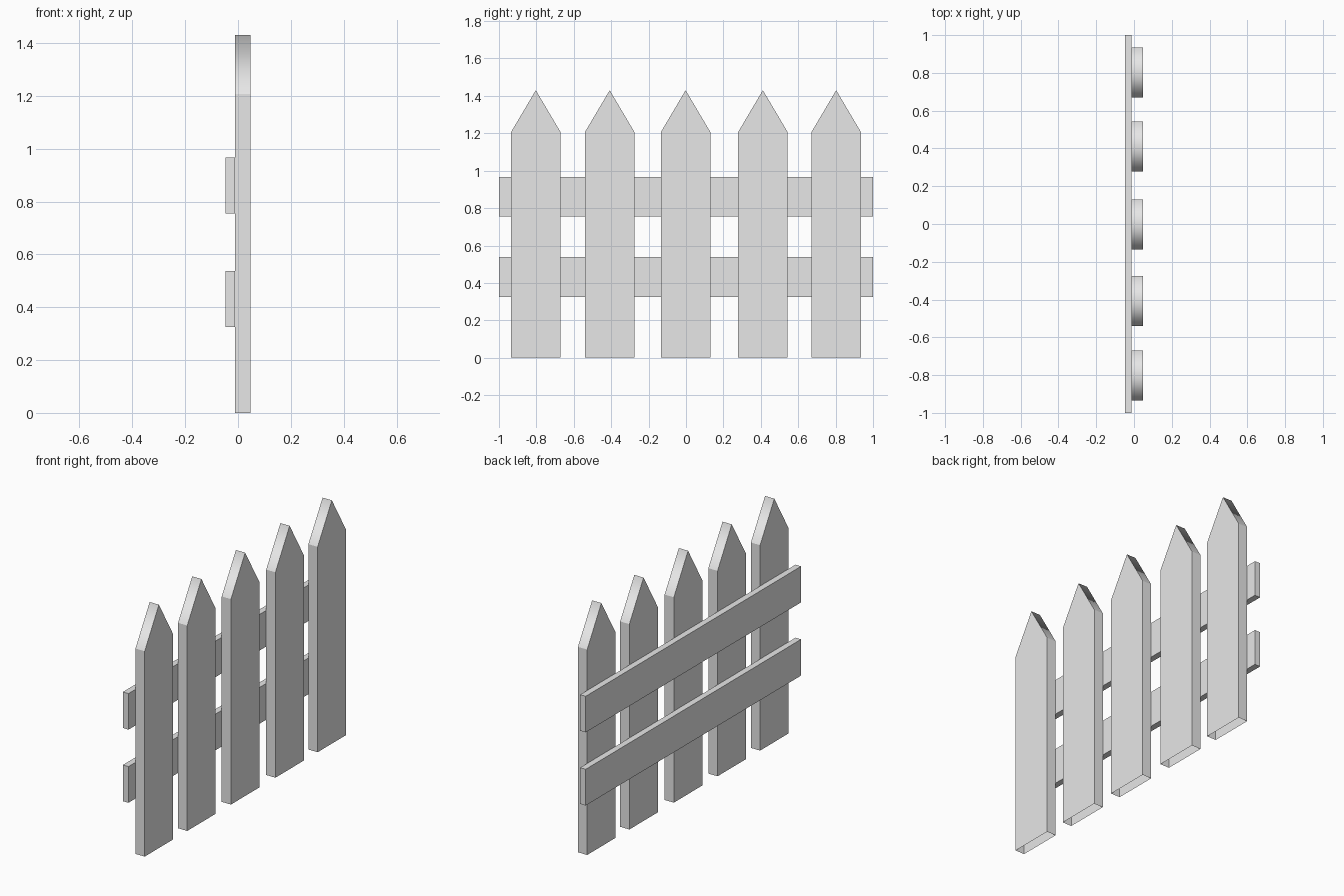
import bpy
import bmesh

cube = bpy.data.objects.get("Cube")
if cube:
    bpy.data.objects.remove(cube, do_unlink=True)

# Single painted wood colour
wood = bpy.data.materials.new("light_grey_wood")
wood.use_nodes = True
wood.diffuse_color = (0.8, 0.8, 0.8, 1)
wood.node_tree.nodes["Principled BSDF"].inputs["Base Color"].default_value = (0.8, 0.8, 0.8, 1)


def board(name, profile, x0, x1, open_bottom=False, soft_tip=False):
    """Extrude a (y, z) outline along x."""
    bm = bmesh.new()
    face = bm.faces.new([bm.verts.new((x0, y, z)) for y, z in profile])
    ext = bmesh.ops.extrude_face_region(bm, geom=[face])
    moved = [v for v in ext["geom"] if isinstance(v, bmesh.types.BMVert)]
    bmesh.ops.translate(bm, verts=moved, vec=(x1 - x0, 0, 0))
    bmesh.ops.recalc_face_normals(bm, faces=bm.faces)
    if open_bottom:
        bottom = [f for f in bm.faces if f.normal.z < -0.9]
        bmesh.ops.delete(bm, geom=bottom, context='FACES_ONLY')
    # Only the ridge between the two tip slopes is shaded softly
    if soft_tip:
        top = max(v.co.z for v in bm.verts)
        for f in bm.faces:
            f.smooth = f.normal.z > 0.1
        for e in bm.edges:
            e.smooth = (all(v.co.z > top - 0.001 for v in e.verts)
                        and all(f.smooth for f in e.link_faces))
    mesh = bpy.data.meshes.new(name)
    bm.to_mesh(mesh)
    bm.free()
    mesh.materials.append(wood)
    obj = bpy.data.objects.new(name, mesh)
    bpy.context.collection.objects.link(obj)
    return obj


# Pointed pickets, hollow underneath
HALF = 0.132
for i, y in enumerate((-0.803, -0.408, -0.002, 0.411, 0.803)):
    outline = [(y - HALF, 0), (y + HALF, 0), (y + HALF, 1.207),
               (y, 1.43), (y - HALF, 1.207)]
    board(f"picket_{i + 1}", outline, -0.012, 0.048, open_bottom=True, soft_tip=True)

# Horizontal rails behind the pickets
for name, low, high in (("lower_rail", 0.325, 0.538), ("upper_rail", 0.755, 0.967)):
    board(name, [(-1, low), (1, low), (1, high), (-1, high)], -0.048, -0.012)
